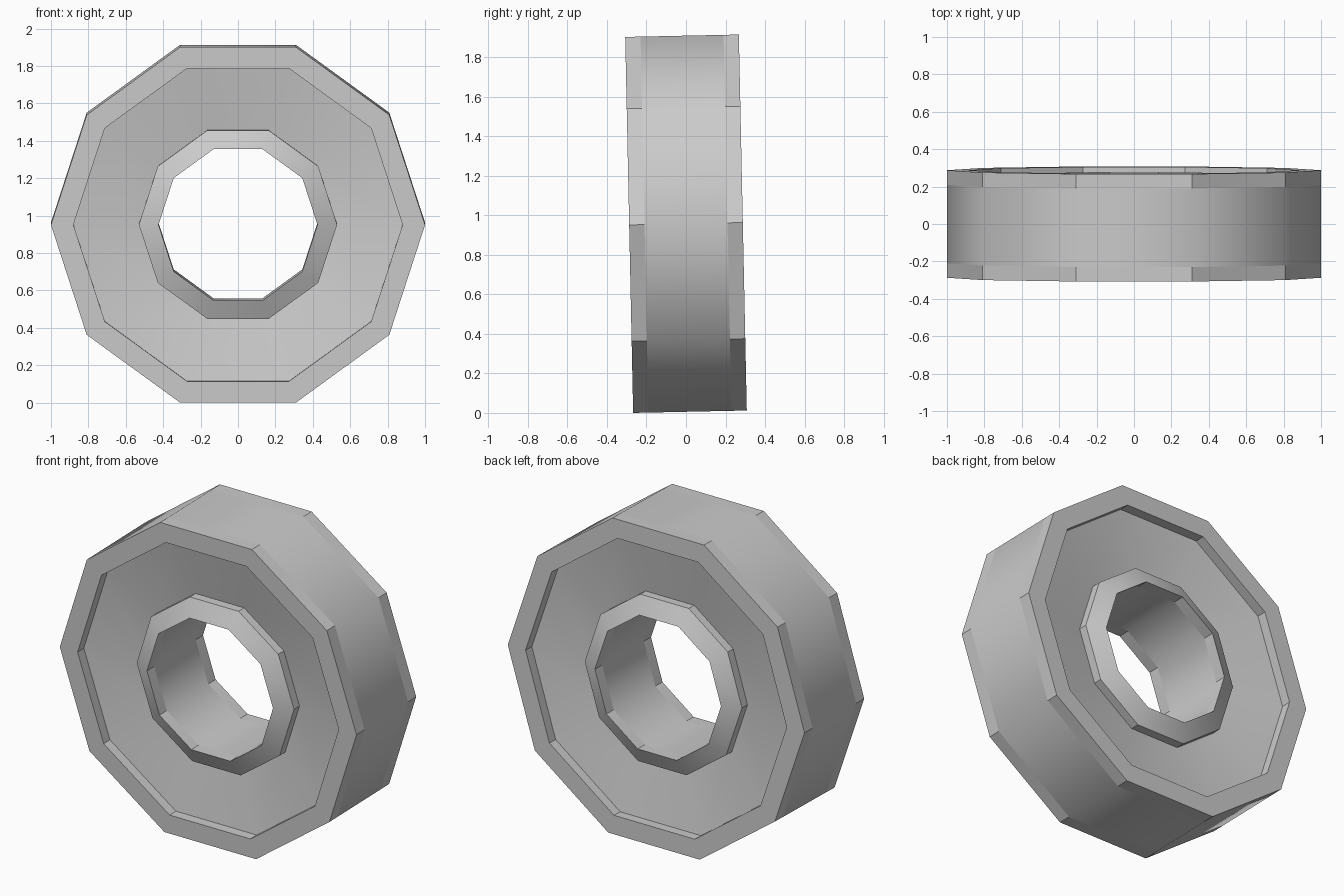
import bpy, bmesh, math
from mathutils import Matrix

if "Cube" in bpy.data.objects:
    bpy.data.objects.remove(bpy.data.objects["Cube"])

SIDES = 10
TILT = math.radians(1.21)

# Half profile (radius, y), front side; mirrored to make the closed section
half = [(1.0, -0.21), (1.0, -0.2875), (0.88, -0.2875), (0.88, -0.2275),
        (0.53, -0.165), (0.53, -0.218), (0.425, -0.27), (0.425, -0.20)]
profile = half + [(r, -y) for r, y in reversed(half)]
n = len(profile)

# Segments shaded smooth: tread middle, bore middle, dished side walls, hub cones
smooth = {3, 5, 7, 9, 11, 15}

# Sweep the section around the wheel axis
bm = bmesh.new()
rings = []
for i in range(SIDES):
    a = 2 * math.pi * i / SIDES
    rings.append([bm.verts.new((r * math.cos(a), y, r * math.sin(a))) for r, y in profile])
for i in range(SIDES):
    a, b = rings[i], rings[(i + 1) % SIDES]
    for j in range(n):
        k = (j + 1) % n
        f = bm.faces.new((a[j], a[k], b[k], b[j]))
        f.smooth = j in smooth
bmesh.ops.recalc_face_normals(bm, faces=bm.faces)

# Every edge running around the wheel is crisp
for ring, nxt in zip(rings, rings[1:] + rings[:1]):
    for u, v in zip(ring, nxt):
        bm.edges.get((u, v)).smooth = False

# Slight lean, then stand on the ground
bm.transform(Matrix.Rotation(TILT, 4, 'X'))
low = min(v.co.z for v in bm.verts)
bm.transform(Matrix.Translation((0, 0, -low)))

mesh = bpy.data.meshes.new("wheel")
bm.to_mesh(mesh)
bm.free()
wheel = bpy.data.objects.new("wheel", mesh)
bpy.context.collection.objects.link(wheel)
